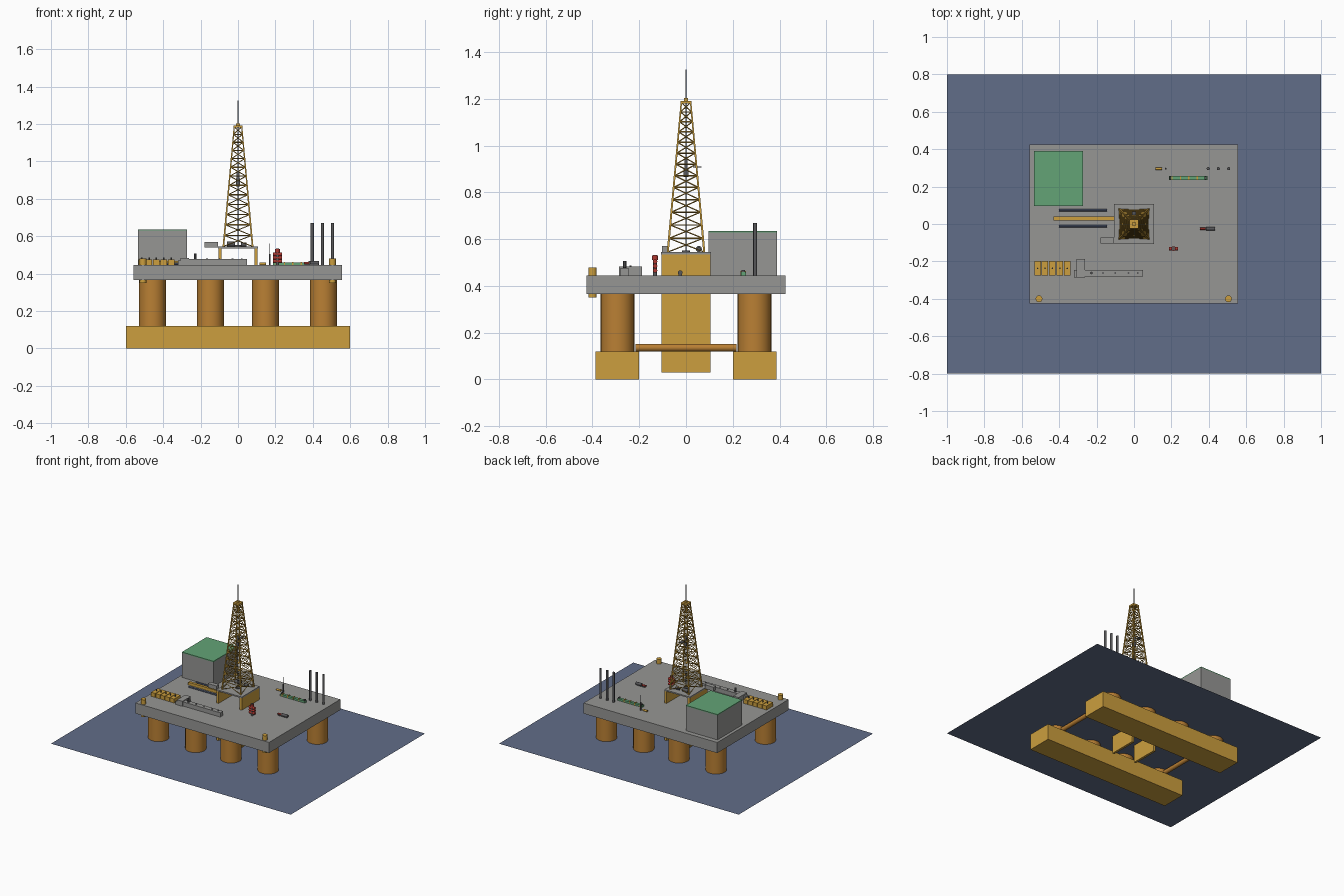
import bpy, bmesh, math
from mathutils import Vector, Matrix

if "Cube" in bpy.data.objects:
    bpy.data.objects.remove(bpy.data.objects["Cube"])


def material(name, rgb):
    m = bpy.data.materials.new(name)
    lin = [((c / 255 + 0.055) / 1.055) ** 2.4 for c in rgb]
    m.diffuse_color = (*lin, 1)
    m.use_nodes = True
    m.node_tree.nodes["Principled BSDF"].inputs["Base Color"].default_value = m.diffuse_color
    return m


YELLOW = material("hull yellow", (204, 159, 62))
BROWN = material("column ochre", (186, 128, 52))
GREY = material("deck grey", (150, 150, 148))
DARK = material("dark steel", (88, 88, 90))
GREEN = material("green", (99, 163, 118))
RED = material("red", (175, 55, 48))
BLUE = material("sea blue", (97, 109, 137))


def finish(name, bm, mat, smooth=False):
    me = bpy.data.meshes.new(name)
    bm.to_mesh(me)
    bm.free()
    ob = bpy.data.objects.new(name, me)
    bpy.context.collection.objects.link(ob)
    me.materials.append(mat)
    if smooth:
        bpy.ops.object.select_all(action='DESELECT')
        ob.select_set(True)
        bpy.context.view_layer.objects.active = ob
        bpy.ops.object.shade_smooth_by_angle(angle=math.radians(35))
    return ob


def add_box(bm, x, y, z):
    """Box from (min, max) ranges."""
    size = Vector((x[1] - x[0], y[1] - y[0], z[1] - z[0]))
    mid = Vector((sum(x), sum(y), sum(z))) / 2
    bmesh.ops.create_cube(bm, size=1, matrix=Matrix.Translation(mid) @ Matrix.Diagonal((*size, 1)))


def add_rod(bm, a, b, r, sides=16, r2=None):
    """Round or square bar between two points."""
    a, b = Vector(a), Vector(b)
    d = b - a
    mat = Matrix.Translation((a + b) / 2) @ d.to_track_quat('Z', 'Y').to_matrix().to_4x4()
    bmesh.ops.create_cone(bm, cap_ends=True, segments=sides, radius1=r,
                          radius2=r if r2 is None else r2, depth=d.length, matrix=mat)


def boxes(name, mat, *items):
    bm = bmesh.new()
    for it in items:
        add_box(bm, *it)
    return finish(name, bm, mat)


def rods(name, mat, *items, sides=16):
    bm = bmesh.new()
    for it in items:
        add_rod(bm, *it, sides=sides)
    return finish(name, bm, mat, sides > 6)


DECK = 0.445
FLOOR = 0.54

# sea surface
bm = bmesh.new()
bmesh.ops.create_grid(bm, x_segments=1, y_segments=1, size=1,
                      matrix=Matrix.Translation((0, 0, 0.163)) @ Matrix.Diagonal((1, 0.8, 1, 1)))
finish("sea_surface", bm, BLUE)

# hull: pontoons, columns, cross braces, deck
boxes("pontoons", YELLOW, *[((-0.6, 0.6), tuple(sorted((s * 0.2, s * 0.387))), (0, 0.12)) for s in (-1, 1)])
for i, x in enumerate((-0.457, -0.147, 0.147, 0.457)):
    for s in (-1, 1):
        rods(f"column_{i}_{'front' if s < 0 else 'back'}", BROWN,
             ((x, s * 0.293, 0.115), (x, s * 0.293, 0.37), 0.072), sides=32)
rods("cross_braces", BROWN, *[((x, -0.215, 0.136), (x, 0.215, 0.136), 0.016) for x in (-0.457, 0.457)])
boxes("main_deck", GREY, ((-0.558, 0.556), (-0.425, 0.425), (0.365, DECK)))

# substructure walls and drill floor
boxes("substructure_walls", YELLOW, *[(tuple(sorted((s * 0.088, s * 0.105))), (-0.105, 0.105), (0.03, FLOOR))
                                      for s in (-1, 1)])
boxes("drill_floor", GREY, ((-0.106, 0.106), (-0.106, 0.106), (0.535, 0.545)))
boxes("driller_cabin", GREY, ((-0.18, -0.108), (-0.103, -0.072), (FLOOR, 0.57)))
rods("drawworks", DARK, ((-0.06, 0.055, 0.558), (-0.015, 0.055, 0.558), 0.013),
     ((0.015, 0.055, 0.555), (0.045, 0.055, 0.555), 0.01),
     ((0, 0, 0.545), (0, 0, 0.552), 0.018))

# derrick lattice
Z0, Z1, BAYS = 0.545, 1.185, 13


def corner(k, t):
    h = 0.078 + (0.02 - 0.078) * t
    sx, sy = ((-1, -1), (1, -1), (1, 1), (-1, 1))[k % 4]
    return (sx * h, sy * h, Z0 + (Z1 - Z0) * t)


levels, t, step = [0.0], 0.0, 1.0
for i in range(BAYS):          # bays shorten slightly toward the top
    t += step
    levels.append(t)
    step *= 0.97
levels = [v / t for v in levels]
legs, braces = bmesh.new(), bmesh.new()
for k in range(4):
    add_rod(legs, corner(k, 0), corner(k, 1), 0.0062, 4, 0.0045)
    for a, b in zip(levels, levels[1:]):
        add_rod(braces, corner(k, a), corner(k + 1, b), 0.0026, 4)
        add_rod(braces, corner(k + 1, a), corner(k, b), 0.0026, 4)
        add_rod(braces, corner(k, b), corner(k + 1, b), 0.003, 4)
finish("derrick_legs", legs, YELLOW)
finish("derrick_braces", braces, YELLOW)
boxes("crown_block", YELLOW, ((-0.024, 0.024), (-0.024, 0.024), (1.18, 1.192)),
      ((-0.01, 0.01), (-0.008, 0.008), (1.19, 1.203)))
rods("antenna", DARK, ((0, 0, 1.2), (0, 0, 1.325), 0.0018), sides=6)
rods("drill_string", DARK, ((0, 0, 0.545), (0, 0, 0.87), 0.003),
     ((-0.005, 0, 0.93), (-0.005, 0, 1.185), 0.0015), ((0.005, 0, 0.93), (0.005, 0, 1.185), 0.0015), sides=6)
boxes("travelling_block", DARK, ((-0.01, 0.01), (-0.011, 0.011), (0.865, 0.905)),
      ((-0.007, 0.007), (-0.006, 0.006), (0.905, 0.945)))
boxes("pipe_handler_board", DARK, ((-0.012, 0.012), (0.03, 0.066), (0.907, 0.912)))

# accommodation block with landing pad roof
boxes("quarters", GREY, ((-0.535, -0.272), (0.096, 0.39), (DECK, 0.629)))
boxes("landing_pad", GREEN, ((-0.535, -0.272), (0.096, 0.39), (0.629, 0.636)))

# catwalk and racked pipes
boxes("catwalk", YELLOW, ((-0.43, -0.106), (0.02, 0.04), (DECK, 0.466)))
rods("racked_pipes", BLUE, *[((-0.4, y, 0.452), (-0.145, y, 0.452), 0.006) for y in (-0.012, 0.074)], sides=8)

# crane pedestals and exhaust stacks
for n, x in (("left", -0.508), ("right", 0.505)):
    rods(f"crane_pedestal_{n}", YELLOW, ((x, -0.4, 0.35), (x, -0.4, 0.48), 0.018), sides=24)
rods("exhaust_stacks", DARK, *[((x, 0.296, DECK), (x, 0.296, 0.67), 0.0085) for x in (0.397, 0.451, 0.506)])

# storage tanks row, pump modules
boxes("storage_tanks", YELLOW, *[((-0.533 + i * 0.0395, -0.498 + i * 0.0395), (-0.275, -0.198), (DECK, 0.475))
                                 for i in range(5)])
rods("tank_vents", DARK, *[((-0.515 + i * 0.0395, -0.237, 0.475), (-0.515 + i * 0.0395, -0.237, 0.487), 0.004)
                           for i in range(5)], sides=8)
boxes("process_modules", GREY, ((-0.308, -0.263), (-0.287, -0.188), (DECK, 0.483)),
      ((-0.32, -0.263), (-0.285, -0.245), (DECK, 0.47)),
      ((-0.263, 0.048), (-0.28, -0.245), (DECK, 0.477)))
rods("module_hatches", DARK, ((-0.228, -0.262, 0.477), (-0.228, -0.262, 0.506), 0.007),
     *[((x, -0.262, 0.477), (x, -0.262, 0.481), 0.005) for x in (-0.165, -0.1, -0.03, 0.02)], sides=10)

# blowout preventer stack
rods("preventer_rams", RED, *[((0.188, -0.132, z), (0.235, -0.132, z), 0.0095) for z in (0.466, 0.485, 0.504)],
     ((0.211, -0.132, 0.512), (0.211, -0.132, 0.53), 0.013))
rods("preventer_body", DARK, ((0.211, -0.132, DECK), (0.211, -0.132, 0.533), 0.009))

# pump and motor
boxes("pump_skid", DARK, ((0.355, 0.43), (-0.032, -0.018), (DECK, 0.45)))
rods("pump_motor", DARK, ((0.385, -0.025, 0.457), (0.432, -0.025, 0.457), 0.01))
rods("pump_head", RED, ((0.352, -0.025, 0.456), (0.382, -0.025, 0.456), 0.006))

# generator skid
boxes("generator_skid", GREEN, ((0.187, 0.392), (0.235, 0.256), (DECK, 0.459)))
boxes("generator_bands", YELLOW, *[((x, x + 0.007), (0.234, 0.257), (DECK, 0.463)) for x in (0.2, 0.245, 0.29, 0.335)])
boxes("generator_ends", DARK, ((0.19, 0.197), (0.238, 0.253), (0.455, 0.468)),
      ((0.378, 0.388), (0.238, 0.253), (0.455, 0.468)))

# separator with vent mast
rods("separator", YELLOW, ((0.115, 0.296, 0.453), (0.15, 0.296, 0.453), 0.007), sides=12)
rods("vent_mast", DARK, ((0.17, 0.296, DECK), (0.17, 0.296, 0.56), 0.002),
     ((0.17, 0.296, DECK), (0.17, 0.296, 0.505), 0.005), sides=8)
